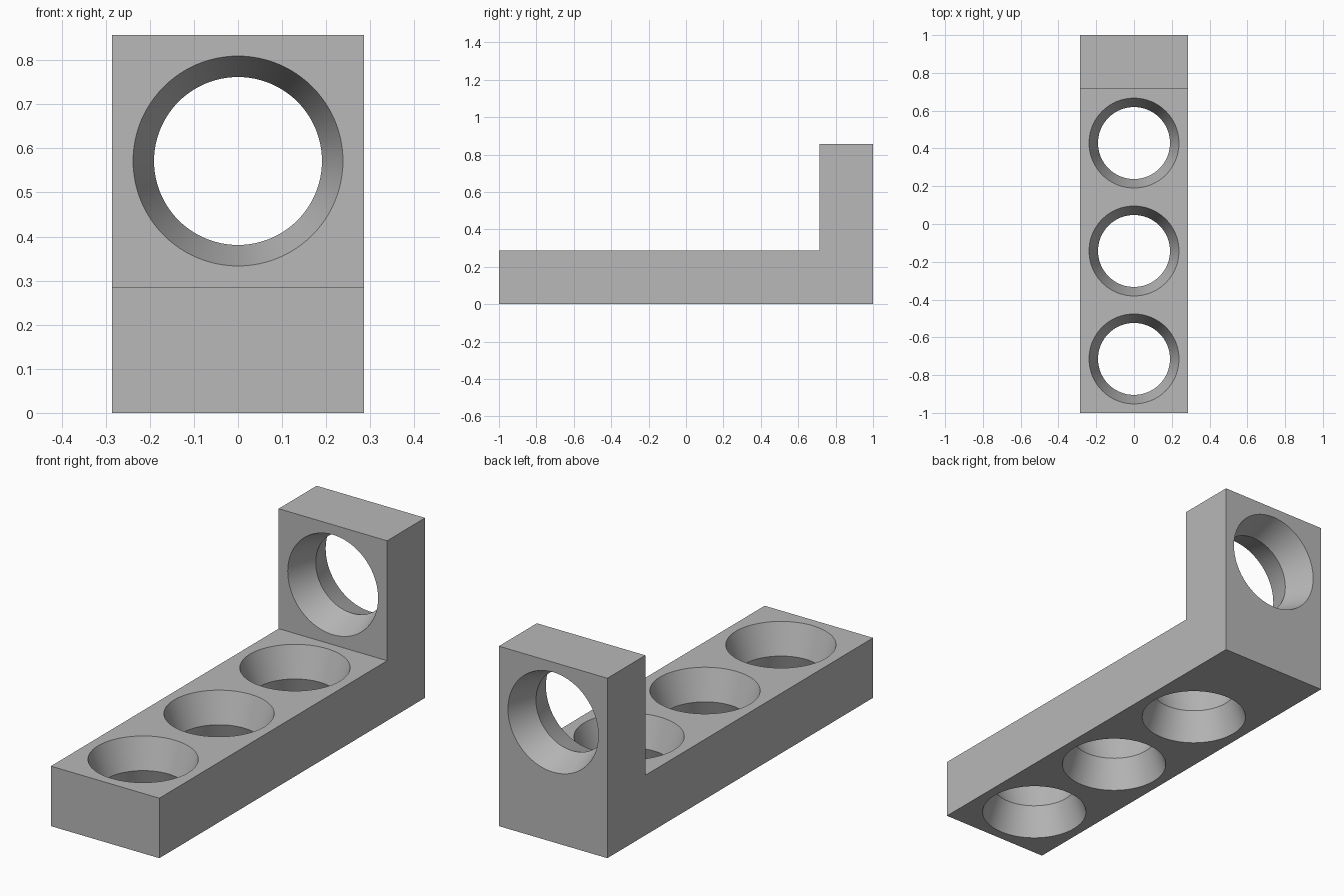
import bpy, bmesh, math
from mathutils import Matrix, Vector

cube = bpy.data.objects.get("Cube")
if cube:
    bpy.data.objects.remove(cube, do_unlink=True)

U = 2 / 7                    # module: plate thickness and half the width
RIM, WAIST = U * 5 / 6, U * 2 / 3
OVER = 0.02                  # cutter overshoot past each face

grey = bpy.data.materials.new("grey")
grey.use_nodes = True
colour = (0.48, 0.48, 0.48, 1)
grey.diffuse_color = colour
grey.node_tree.nodes["Principled BSDF"].inputs["Base Color"].default_value = colour


def make_object(name, bm):
    bmesh.ops.recalc_face_normals(bm, faces=bm.faces)
    mesh = bpy.data.meshes.new(name)
    bm.to_mesh(mesh)
    bm.free()
    mesh.materials.append(grey)
    obj = bpy.data.objects.new(name, mesh)
    bpy.context.collection.objects.link(obj)
    return obj


def hourglass_cutter(bm, centre, rotation, segments=96):
    """Double cone, narrow in the middle, along the local z axis."""
    half = U / 2 + OVER
    end = WAIST + (RIM - WAIST) * half / (U / 2)
    rings = []
    for z, r in ((-half, end), (0, WAIST), (half, end)):
        ring = bmesh.ops.create_circle(bm, segments=segments, radius=r)["verts"]
        for v in ring:
            v.co = rotation @ Vector((v.co.x, v.co.y, z)) + centre
        rings.append(ring)
    for a, b in zip(rings, rings[1:]):
        for i in range(segments):
            j = (i + 1) % segments
            bm.faces.new((a[i], a[j], b[j], b[i]))
    bm.faces.new(rings[0])
    bm.faces.new(rings[-1])


# L-shaped bracket: side profile extruded across the width
bm = bmesh.new()
profile = [(-1, 0), (1, 0), (1, 3 * U), (1 - U, 3 * U), (1 - U, U), (-1, U)]
face = bm.faces.new([bm.verts.new((-U, y, z)) for y, z in profile])
side = bmesh.ops.extrude_face_region(bm, geom=[face])["geom"]
bmesh.ops.translate(bm, vec=(2 * U, 0, 0),
                    verts=[g for g in side if isinstance(g, bmesh.types.BMVert)])
bracket = make_object("bracket", bm)

# Countersunk holes: three through the base, one through the upright
bm = bmesh.new()
for k in range(3):
    hourglass_cutter(bm, Vector((0, -1 + U + 2 * U * k, U / 2)), Matrix.Identity(3))
hourglass_cutter(bm, Vector((0, 1 - U / 2, 2 * U)), Matrix.Rotation(math.pi / 2, 3, "X"))
cutter = make_object("hole_cutter", bm)
cutter.hide_render = True

cut = bracket.modifiers.new("holes", "BOOLEAN")
cut.operation = "DIFFERENCE"
cut.solver = "EXACT"
cut.object = cutter

bpy.ops.object.select_all(action="DESELECT")
bracket.select_set(True)
bpy.context.view_layer.objects.active = bracket
bpy.ops.object.modifier_apply(modifier=cut.name)
bpy.data.objects.remove(cutter, do_unlink=True)

# Smooth hole walls, crisp rims and waists
bpy.ops.object.shade_smooth_by_angle(angle=math.radians(20))
